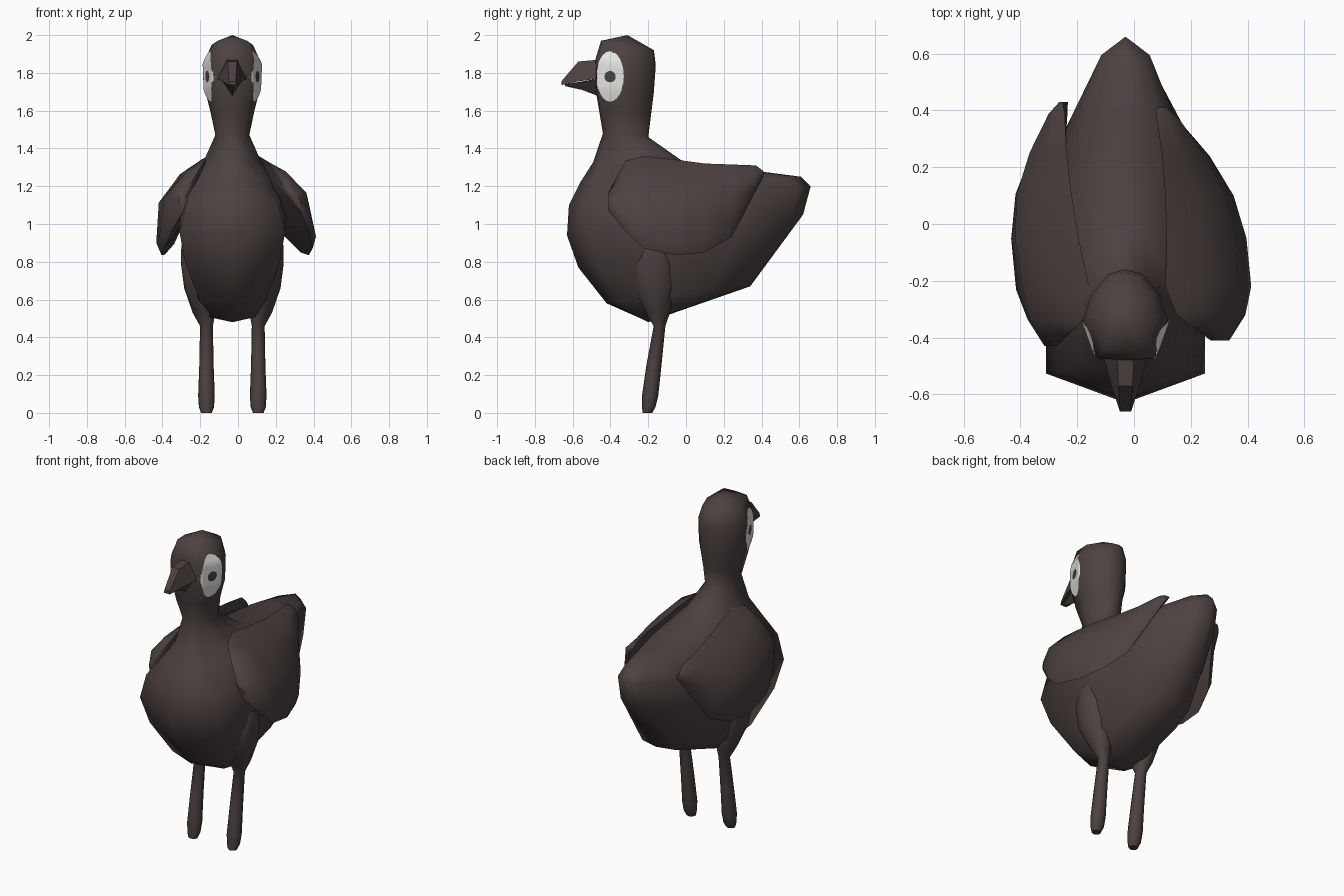
import bpy, bmesh, math
from mathutils import Vector
from mathutils.bvhtree import BVHTree

old = bpy.data.objects.get("Cube")
if old:
    bpy.data.objects.remove(old, do_unlink=True)

CX = -0.03  # centre line of the bird


def material(name, rgb):
    m = bpy.data.materials.new(name)
    m.use_nodes = True
    m.diffuse_color = (*rgb, 1)
    bsdf = m.node_tree.nodes["Principled BSDF"]
    bsdf.inputs["Base Color"].default_value = (*rgb, 1)
    bsdf.inputs["Roughness"].default_value = 0.9
    return m


PLUMAGE = material("dark brown", (0.072, 0.054, 0.052))
EYE_WHITE = material("eye white", (0.78, 0.78, 0.77))


def finish(name, bm, mats, angle):
    mesh = bpy.data.meshes.new(name)
    bm.to_mesh(mesh)
    bm.free()
    ob = bpy.data.objects.new(name, mesh)
    bpy.context.collection.objects.link(ob)
    for m in mats:
        mesh.materials.append(m)
    bpy.ops.object.select_all(action='DESELECT')
    ob.select_set(True)
    bpy.context.view_layer.objects.active = ob
    bpy.ops.object.shade_smooth_by_angle(angle=math.radians(angle))
    return ob


def loft(name, rings, angle=50):
    """Skin closed rings; a ring of one point is a pole, other ends get a cap."""
    bm = bmesh.new()
    vs = [[bm.verts.new(p) for p in r] for r in rings]
    for a, b in zip(vs, vs[1:]):
        n = max(len(a), len(b))
        for i in range(n):
            j = (i + 1) % n
            if len(a) == 1:
                bm.faces.new((a[0], b[j], b[i]))
            elif len(b) == 1:
                bm.faces.new((a[i], a[j], b[0]))
            else:
                bm.faces.new((a[i], a[j], b[j], b[i]))
    for end in (vs[0], vs[-1]):
        if len(end) > 2:
            bm.faces.new(end)
    bmesh.ops.recalc_face_normals(bm, faces=bm.faces)
    return finish(name, bm, [PLUMAGE], angle)


# Body: slices from crown to belly
# front y, front z, back y, back z, half widths from front to back
slices = [
    (-.45, 1.97, -.17, 1.92, .08, .11, .09, .04),
    (-.48, 1.87, -.16, 1.84, .10, .15, .12, .06),
    (-.48, 1.72, -.17, 1.70, .10, .145, .12, .06),
    (-.46, 1.60, -.185, 1.58, .08, .115, .09, .05),
    (-.44, 1.48, -.20, 1.46, .06, .09, .075, .045),
    (-.49, 1.33, 0, 1.32, .09, .155, .13, .07),
    (-.56, 1.22, .38, 1.28, .16, .23, .16, .08),
    (-.62, 1.10, .61, 1.25, .24, .26, .17, .07),
    (-.63, .94, .66, 1.20, .28, .28, .205, .085),
    (-.57, .77, .62, 1.05, .25, .26, .235, .09),
    (-.42, .58, .34, .67, .17, .20, .17, .12),
    (-.25, .505, -.12, .51, .10, .12, .12, .10),
]


def body_ring(fy, fz, by, bz, *widths):
    t1 = .02 if fz > 1.5 else .08
    half = list(zip((t1, .45, .72, .95), widths))
    ring = [(0, 0)] + half + [(1, 0)] + [(t, -w) for t, w in reversed(half)]
    return [(CX + w, fy + (by - fy) * t, fz + (bz - fz) * t) for t, w in ring]


body = loft("body", [[(CX, -.31, 2.0)]] + [body_ring(*s) for s in slices]
            + [[(CX, -.2, .48)]], 75)

# Beak: upper and lower halves
# y, ridge half width, ridge z, edge half width, edge z
upper = [(-.46, .03, 1.87, .08, 1.77), (-.57, .025, 1.86, .05, 1.755),
         (-.66, .018, 1.755, .02, 1.735)]
loft("upper_beak", [[(CX - w, y, ze), (CX - r, y, zr), (CX + r, y, zr), (CX + w, y, ze)]
                    for y, r, zr, w, ze in upper], 25)
lower = [(-.46, .065, 1.77, 1.675), (-.55, .038, 1.755, 1.71), (-.64, .012, 1.74, 1.73)]
loft("lower_beak", [[(CX - w, y, z), (CX + w, y, z), (CX, y, zb)]
                    for y, w, z, zb in lower], 25)

# Eyes: thin plates laid on the sides of the head
tree = BVHTree.FromPolygons([v.co for v in body.data.vertices],
                            [p.vertices[:] for p in body.data.polygons])
eye_rings = [(.03, .03), (.04, .055), (.052, .08), (.06, .1), (.067, .118), (.073, .135)]
SEG = 24


def eye(name, side):
    bm = bmesh.new()

    def on_head(y, z):
        hit = tree.ray_cast(Vector((CX + side, y, z)), Vector((-side, 0, 0)))[0]
        return bm.verts.new((hit.x + side * .008, y, z))

    cy, cz = -.402, 1.78
    angles = [2 * math.pi * i / SEG for i in range(SEG)]
    rows = [[on_head(cy + a * math.cos(t), cz + b * math.sin(t)) for t in angles]
            for a, b in eye_rings]
    centre = on_head(cy, cz)
    for i in range(SEG):
        j = (i + 1) % SEG
        bm.faces.new((centre, rows[0][i], rows[0][j])).material_index = 1
        for a, b in zip(rows, rows[1:]):
            bm.faces.new((a[i], b[i], b[j], a[j]))
    if side < 0:
        bmesh.ops.reverse_faces(bm, faces=bm.faces)
    finish(name, bm, [EYE_WHITE, PLUMAGE], 50)


# Legs: thigh narrowing into a plain shank
# offset, y, z, radius x, radius y
leg_rings = [
    (.25, -.165, .89, .02, .05), (.222, -.175, .79, .05, .10),
    (.19, -.17, .66, .065, .105), (.15, -.15, .53, .06, .065),
    (.137, -.14, .46, .034, .031), (.137, -.17, .25, .038, .04),
    (.137, -.19, .09, .044, .043), (.137, -.197, .03, .04, .035),
    (.137, -.205, 0, .028, .026),
]


def leg(name, side):
    loft(name, [[(CX + side * (o + rx * math.cos(k * math.pi / 4)),
                  y + ry * math.sin(k * math.pi / 4), z) for k in range(8)]
                for o, y, z, rx, ry in leg_rings])


# Wings: flared flaps, front to back
# y, top offset, top z, bottom offset, bottom z, bulge
wing_slices = [
    (-.41, .30, 1.17, .36, 1.07, .25), (-.32, .18, 1.335, .405, .96, .85),
    (-.22, .14, 1.36, .425, .87, 1), (-.05, .145, 1.34, .405, .835, 1),
    (.10, .14, 1.32, .36, .85, .9), (.24, .13, 1.315, .28, .93, .65),
    (.37, .11, 1.31, .17, 1.18, .4), (.41, .11, 1.28, .14, 1.25, .15),
]
section = [(0, 0), (.15, .08), (.45, .13), (.87, .055), (1, 0), (.65, -.04), (.25, -.03)]


def wing(name, side, splay, droop, lean, reach):
    rings = []
    for y, ot, zt, ob, zb, bulge in wing_slices:
        rings.append([(CX + side * (ot + (ob - ot) * t + d * bulge
                                    + splay * y + lean * (.6 - t)),
                       y * reach, zt + (zb - zt) * t - droop * max(0, y))
                      for t, d in section])
    loft(name, rings, 55)


for label, side, pose in (("left", 1, (0, 0, 0, 1)), ("right", -1, (.2, .15, .05, 1.05))):
    eye(label + "_eye", side)
    leg(label + "_leg", side)
    wing(label + "_wing", side, *pose)
